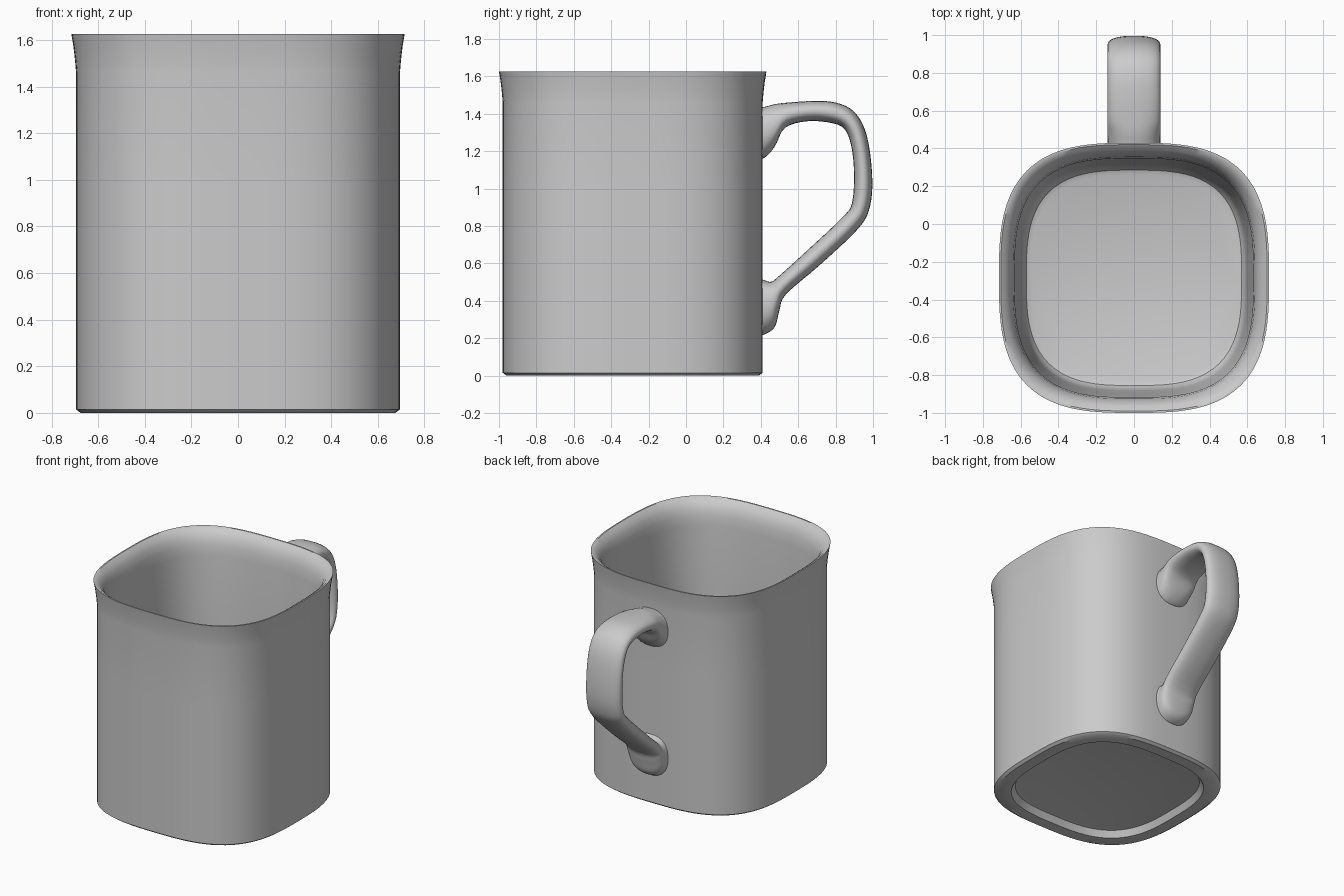
import bpy, bmesh, math
from mathutils import Vector

cube = bpy.data.objects.get("Cube")
if cube:
    bpy.data.objects.remove(cube, do_unlink=True)

glaze = bpy.data.materials.new("grey_glaze")
glaze.use_nodes = True
colour = (0.6, 0.6, 0.6, 1)
glaze.diffuse_color = colour
glaze.node_tree.nodes["Principled BSDF"].inputs["Base Color"].default_value = colour


def squircle(n, power):
    """Unit rounded-square outline, evenly spread by angle."""
    pts = []
    for i in range(n):
        a = 2 * math.pi * i / n
        c, s = math.cos(a), math.sin(a)
        r = (abs(c) ** power + abs(s) ** power) ** (-1 / power)
        pts.append((r * c, r * s))
    return pts


def loft(name, rings, angle):
    """Skin a list of point rings and cap both ends."""
    bm = bmesh.new()
    loops = [[bm.verts.new(p) for p in ring] for ring in rings]
    for a, b in zip(loops, loops[1:]):
        for i in range(len(a)):
            j = (i + 1) % len(a)
            bm.faces.new((a[i], a[j], b[j], b[i]))
    bm.faces.new(loops[0])
    bm.faces.new(loops[-1])
    bmesh.ops.recalc_face_normals(bm, faces=bm.faces)
    mesh = bpy.data.meshes.new(name)
    bm.to_mesh(mesh)
    bm.free()
    mesh.materials.append(glaze)
    obj = bpy.data.objects.new(name, mesh)
    bpy.context.collection.objects.link(obj)
    bpy.ops.object.select_all(action='DESELECT')
    obj.select_set(True)
    bpy.context.view_layer.objects.active = obj
    bpy.ops.object.shade_smooth_by_angle(angle=math.radians(angle))
    return obj


def smooth_path(pts, steps):
    """Catmull-Rom interpolation through the points."""
    v = [Vector(p) for p in pts]
    v = [2 * v[0] - v[1]] + v + [2 * v[-1] - v[-2]]
    out = []
    for p, q, r, s in zip(v, v[1:], v[2:], v[3:]):
        for k in range(steps):
            t = k / steps
            out.append(0.5 * (2 * q + (r - p) * t + (2 * p - 5 * q + 4 * r - s) * t * t
                              + (3 * q - p - 3 * r + s) * t ** 3))
    return out + [v[-2]]


# Cup: half width and height, from the recessed base, up the outside, down the inside
profile = [(0.54, 0.05), (0.565, 0.045), (0.59, 0.0), (0.675, 0.0), (0.695, 0.015),
           (0.695, 0.5), (0.695, 1.0), (0.695, 1.46), (0.699, 1.51), (0.706, 1.57), (0.715, 1.625),
           (0.705, 1.625), (0.678, 1.605), (0.655, 1.57), (0.64, 1.52), (0.632, 1.45),
           (0.62, 1.0), (0.605, 0.5), (0.595, 0.2), (0.585, 0.14), (0.57, 0.115), (0.545, 0.105)]
outline = squircle(96, 3.0)
loft("cup_body", [[(x * w, y * w - 0.285, z) for x, y in outline] for w, z in profile], 35)

# Handle: paired outer and inner edge points (y, z), top joint to bottom joint
edges = [((0.36, 1.43), (0.36, 1.15)), ((0.42, 1.437), (0.42, 1.165)),
         ((0.48, 1.452), (0.475, 1.225)), ((0.55, 1.46), (0.53, 1.325)),
         ((0.68, 1.468), (0.65, 1.36)), ((0.80, 1.46), (0.78, 1.35)),
         ((0.90, 1.41), (0.85, 1.315)), ((0.965, 1.29), (0.885, 1.22)),
         ((0.995, 1.08), (0.898, 1.08)), ((0.985, 0.91), (0.888, 0.925)),
         ((0.925, 0.79), (0.84, 0.85)), ((0.72, 0.595), (0.66, 0.68)),
         ((0.535, 0.435), (0.50, 0.535)), ((0.50, 0.35), (0.455, 0.502)),
         ((0.475, 0.26), (0.42, 0.51)), ((0.42, 0.22), (0.39, 0.52)),
         ((0.36, 0.21), (0.36, 0.52))]
section = squircle(28, 2.4)
outer = smooth_path([e[0] for e in edges], 4)
inner = smooth_path([e[1] for e in edges], 4)
rings = []
for o, i in zip(outer, inner):
    mid, half = (o + i) / 2, (o - i) / 2
    rings.append([(0.14 * u, *(mid + half * v)) for u, v in section])
loft("handle", rings, 50)
